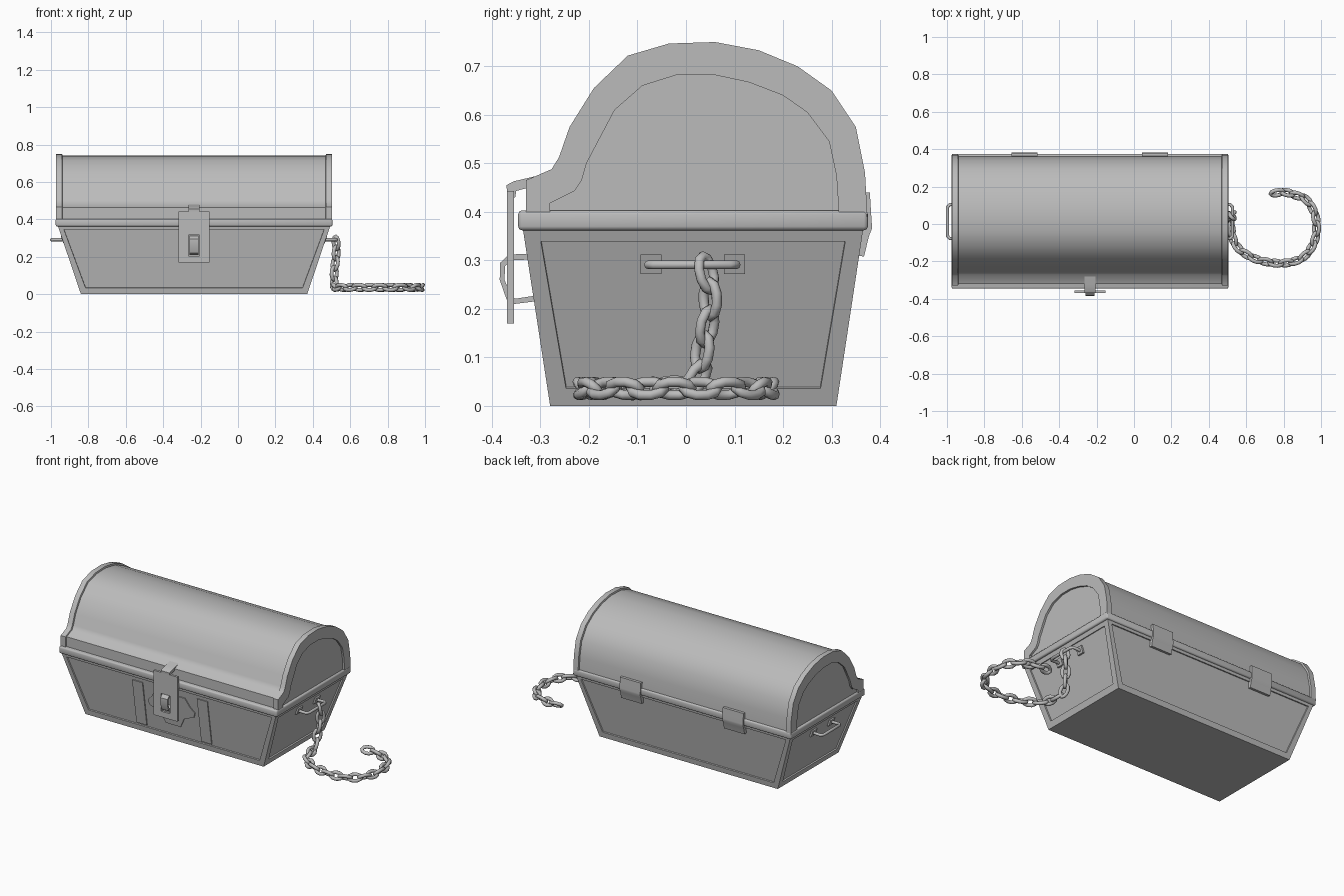
import bpy, bmesh, math
from mathutils import Vector, Matrix

if "Cube" in bpy.data.objects:
    bpy.data.objects.remove(bpy.data.objects["Cube"])

metal = bpy.data.materials.new("plain grey")
metal.diffuse_color = (0.5, 0.5, 0.5, 1)
metal.use_nodes = True
metal.node_tree.nodes["Principled BSDF"].inputs["Base Color"].default_value = metal.diffuse_color
CX = -0.235  # chest centre in x


def finish(name, bm, angle=30):
    bmesh.ops.recalc_face_normals(bm, faces=bm.faces)
    me = bpy.data.meshes.new(name)
    bm.to_mesh(me)
    bm.free()
    me.materials.append(metal)
    me.polygons.foreach_set("use_smooth", [True] * len(me.polygons))
    me.set_sharp_from_angle(angle=math.radians(angle))
    ob = bpy.data.objects.new(name, me)
    bpy.context.collection.objects.link(ob)
    return ob


def loft(bm, loops):
    """Skin a row of closed loops and cap both ends."""
    rows = [[bm.verts.new(p) for p in lp] for lp in loops]
    n = len(rows[0])
    for a, b in zip(rows, rows[1:]):
        for i in range(n):
            bm.faces.new((a[i], a[(i + 1) % n], b[(i + 1) % n], b[i]))
    bm.faces.new(rows[0])
    bm.faces.new(rows[-1])


def box(name, lo, hi, bevel=0.0):
    bm = bmesh.new()
    loft(bm, [[(lo[0], lo[1], z), (hi[0], lo[1], z), (hi[0], hi[1], z), (lo[0], hi[1], z)]
              for z in (lo[2], hi[2])])
    if bevel:
        bmesh.ops.bevel(bm, geom=bm.edges[:], offset=bevel, segments=2,
                        profile=0.5, affect='EDGES')
    return finish(name, bm, 50)


def tube(name, pts, r, closed=False):
    cu = bpy.data.curves.new(name, 'CURVE')
    cu.dimensions = '3D'
    cu.bevel_depth, cu.bevel_resolution, cu.use_fill_caps = r, 2, True
    sp = cu.splines.new('POLY')
    sp.points.add(len(pts) - 1)
    for p, q in zip(sp.points, pts):
        p.co = (*q, 1)
    sp.use_cyclic_u = closed
    cu.materials.append(metal)
    ob = bpy.data.objects.new(name, cu)
    bpy.context.collection.objects.link(ob)
    return ob


# Tapered body with recessed panels on four sides
bm = bmesh.new()
loft(bm, [[(CX + sx * hx, y0 if sy < 0 else y1, z) for sx, sy in ((-1, -1), (1, -1), (1, 1), (-1, 1))]
          for hx, y0, y1, z in ((0.605, -0.28, 0.31, 0), (0.73, -0.337, 0.366, 0.37))])
bm.normal_update()
bmesh.ops.recalc_face_normals(bm, faces=bm.faces)
for f in [f for f in bm.faces if abs(f.normal.z) < 0.7]:
    m = 0.05 if abs(f.normal.x) > 0.7 else 0.042
    bmesh.ops.inset_individual(bm, faces=[f], thickness=m)
    bmesh.ops.inset_individual(bm, faces=[f], thickness=0.001, depth=-0.008)
finish("body", bm)


# Thin straps and lock plate lying in the front panel
def front_plate(name, pts):
    bm = bmesh.new()
    loft(bm, [[(x, -0.28 - 0.154 * z + d, z) for x, z in pts] for d in (0.002, 0.0105)])
    finish(name, bm)


for i, x in enumerate((-0.455, -0.015)):
    front_plate(f"front_strap_{i}", [(x - 0.035, 0.045), (x + 0.035, 0.045),
                                     (x + 0.035, 0.322), (x - 0.035, 0.322)])
half = [(0.05, 0.1), (0.08, 0.16), (0.15, 0.19), (0.16, 0.22), (0.13, 0.25), (0.1, 0.3)]
front_plate("lock_plate", [(CX + x, z) for x, z in half] + [(CX - x, z) for x, z in reversed(half)])

# Rim between body and lid
box("rim", (CX - 0.74, -0.346, 0.362), (CX + 0.74, 0.375, 0.403), 0.008)

# Domed lid with raised end bands
outer = [(-0.33, 0.39), (-0.33, 0.465), (-0.277, 0.488), (-0.262, 0.512), (-0.24, 0.575),
         (-0.19, 0.655), (-0.12, 0.722), (-0.035, 0.747), (0.06, 0.75), (0.15, 0.733),
         (0.23, 0.70), (0.30, 0.65), (0.35, 0.575), (0.369, 0.48), (0.374, 0.39)]
inner = [(-0.28, 0.398), (-0.28, 0.418), (-0.23, 0.443), (-0.215, 0.465), (-0.205, 0.50),
         (-0.147, 0.61), (-0.09, 0.66), (-0.02, 0.682), (0.06, 0.682), (0.13, 0.667),
         (0.20, 0.64), (0.25, 0.605), (0.295, 0.545), (0.31, 0.475), (0.315, 0.398)]
core = [(0.02 + (y - 0.02) * 0.975, 0.39 + (z - 0.39) * 0.975) for y, z in outer]
bm = bmesh.new()
loft(bm, [[(CX + x, y, z) for y, z in core] for x in (-0.715, 0.715)])
finish("lid", bm, 40)
for s, side in ((-1, "left"), (1, "right")):
    bm = bmesh.new()
    loft(bm, [[(CX + s * x, y, z) for y, z in prof]
              for x, prof in ((0.703, core), (0.706, outer), (0.738, outer), (0.738, inner), (0.726, inner))])
    finish(f"lid_end_{side}", bm, 40)

# Hasp plate with a slot, its hinge arm and the staple
bm = bmesh.new()
loops = [[(CX + sx * hw, y, z0 if sz < 0 else z1) for sx, sz in ((-1, -1), (1, -1), (1, 1), (-1, 1))]
         for hw, z0, z1, y in ((0.03, 0.205, 0.315, -0.369), (0.082, 0.17, 0.443, -0.369),
                               (0.082, 0.17, 0.443, -0.355), (0.03, 0.205, 0.315, -0.355))]
rows = [[bm.verts.new(p) for p in lp] for lp in loops]
for k in range(4):
    a, b = rows[k], rows[(k + 1) % 4]
    for i in range(4):
        bm.faces.new((a[i], a[(i + 1) % 4], b[(i + 1) % 4], b[i]))
finish("hasp", bm)
bm = bmesh.new()
arm = [(-0.368, 0.43), (-0.37, 0.455), (-0.355, 0.463), (-0.325, 0.47), (-0.27, 0.483),
       (-0.27, 0.465), (-0.325, 0.45), (-0.35, 0.443), (-0.352, 0.43)]
loft(bm, [[(CX + x, y, z) for y, z in arm] for x in (-0.03, 0.03)])
finish("hasp_arm", bm)
bm = bmesh.new()
loop_out = [(-0.30, 0.315), (-0.365, 0.312), (-0.383, 0.295), (-0.384, 0.26), (-0.37, 0.22), (-0.355, 0.21), (-0.30, 0.217)]
loop_in = [(-0.30, 0.303), (-0.36, 0.300), (-0.373, 0.288), (-0.374, 0.26), (-0.362, 0.23), (-0.352, 0.221), (-0.30, 0.229)]
ring = loop_out + loop_in[::-1]
loft(bm, [[(CX + x, y, z) for y, z in ring] for x in (-0.024, 0.024)])
finish("staple", bm)

# Two rear hinges wrapped around the rim
hinge = [(0.35, 0.31), (0.367, 0.308), (0.377, 0.35), (0.383, 0.365), (0.383, 0.375),
         (0.381, 0.405), (0.379, 0.44), (0.36, 0.44)]
for i, x in enumerate((-0.585, 0.113)):
    bm = bmesh.new()
    loft(bm, [[(x + dx, y, z) for y, z in hinge] for dx in (-0.07, 0.07)])
    finish(f"hinge_{i}", bm)

# Side handles with small mounts
for s, side in ((-1, "left"), (1, "right")):
    path = [(0.68, -0.075), (0.75, -0.078), (0.762, -0.065), (0.762, 0.09), (0.75, 0.104), (0.68, 0.10)]
    tube(f"handle_{side}", [(CX + s * x, y, 0.291) for x, y in path], 0.009)
    for j, y in enumerate((-0.072, 0.1)):
        bm = bmesh.new()
        prof = [(0.68, 0.272), (0.699, 0.272), (0.713, 0.312), (0.68, 0.312)]
        loft(bm, [[(CX + s * x, y + d, z) for x, z in prof] for d in (-0.022, 0.022)])
        finish(f"handle_mount_{side}_{j}", bm)

# Chain: links spaced along a smooth path, turned 90 degrees alternately
keys = [Vector(p) for p in (
    (0.523, 0.035, 0.305), (0.525, 0.05, 0.22), (0.515, 0.035, 0.12), (0.515, 0.015, 0.05),
    (0.53, -0.08, 0.036), (0.57, -0.14, 0.036), (0.66, -0.19, 0.036), (0.79, -0.21, 0.036),
    (0.90, -0.18, 0.036), (0.965, -0.09, 0.036), (0.972, 0.03, 0.036), (0.925, 0.125, 0.036),
    (0.85, 0.158, 0.036), (0.80, 0.17, 0.036), (0.755, 0.165, 0.036))]
path = []
for i in range(len(keys) - 1):
    p0, p1, p2, p3 = (keys[max(0, min(len(keys) - 1, i + k))] for k in (-1, 0, 1, 2))
    for k in range(20):
        t = k / 20
        path.append(0.5 * (2 * p1 + (p2 - p0) * t + (2 * p0 - 5 * p1 + 4 * p2 - p3) * t * t
                           + (3 * p1 - p0 - 3 * p2 + p3) * t ** 3))
step, run, count = 0.055, 0.025, 0
for a, b in zip(path, path[1:]):
    run += (b - a).length
    if run >= step:
        run -= step
        d = (b - a).normalized()
        side = d.cross(Vector((0, 0, 1)) if abs(d.z) < 0.8 else Vector((0, 1, 0))).normalized()
        side = Matrix.Rotation(math.radians(45 + 90 * (count % 2)), 3, d) @ side
        pts = []
        for k in range(10):
            t = math.tau * k / 10
            pts.append(b + d * (0.036 * math.cos(t)) + side * (0.02 * math.sin(t)))
        tube(f"chain_link_{count}", pts, 0.0105, True)
        count += 1
